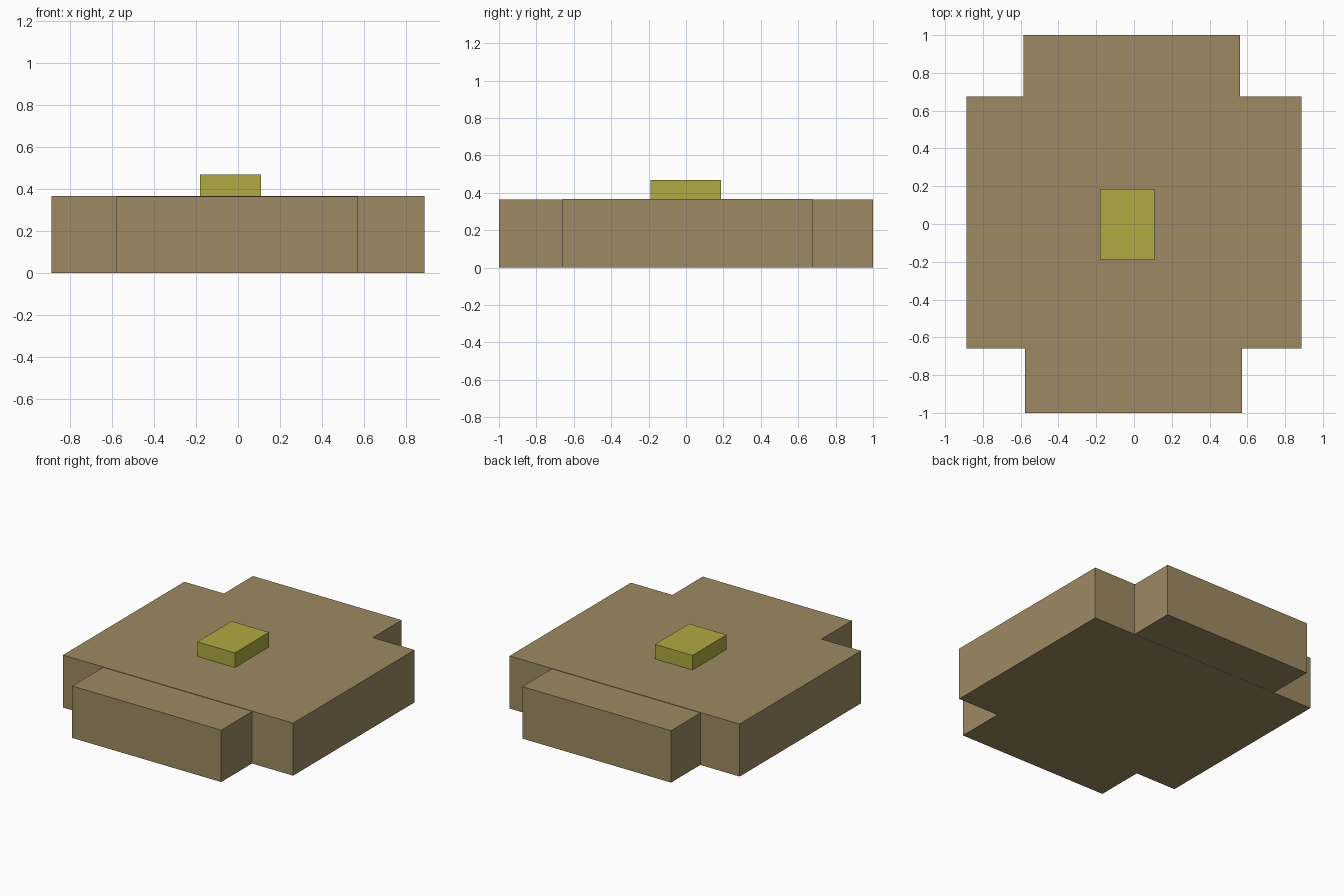
import bpy

if "Cube" in bpy.data.objects:
    bpy.data.objects.remove(bpy.data.objects["Cube"])


def material(name, rgb):
    m = bpy.data.materials.new(name)
    m.diffuse_color = (*rgb, 1.0)
    m.use_nodes = True
    m.node_tree.nodes["Principled BSDF"].inputs["Base Color"].default_value = m.diffuse_color
    return m


def box(name, x, y, z, mat):
    """Box from (min, max) ranges on each axis."""
    spans = (x, y, z)
    bpy.ops.mesh.primitive_cube_add(size=1, location=[(a + b) / 2 for a, b in spans])
    ob = bpy.context.object
    ob.name = name
    ob.scale = [b - a for a, b in spans]
    bpy.ops.object.transform_apply(location=False, rotation=False, scale=True)
    ob.data.materials.append(mat)
    return ob


brown = material("brown", (0.34, 0.255, 0.125))
olive = material("olive_yellow", (0.43, 0.40, 0.055))

# Wide central slab
box("main_slab", (-0.887, 0.887), (-0.66, 0.676), (0.0, 0.366), brown)

# Narrower blocks at the front and back, a hair lower than the slab
box("front_block", (-0.578, 0.571), (-1.0, -0.66), (0.001, 0.363), brown)
box("back_block", (-0.585, 0.562), (0.676, 1.0), (0.001, 0.363), brown)

# Small raised block on top
box("top_block", (-0.18, 0.109), (-0.19, 0.186), (0.366, 0.468), olive)
